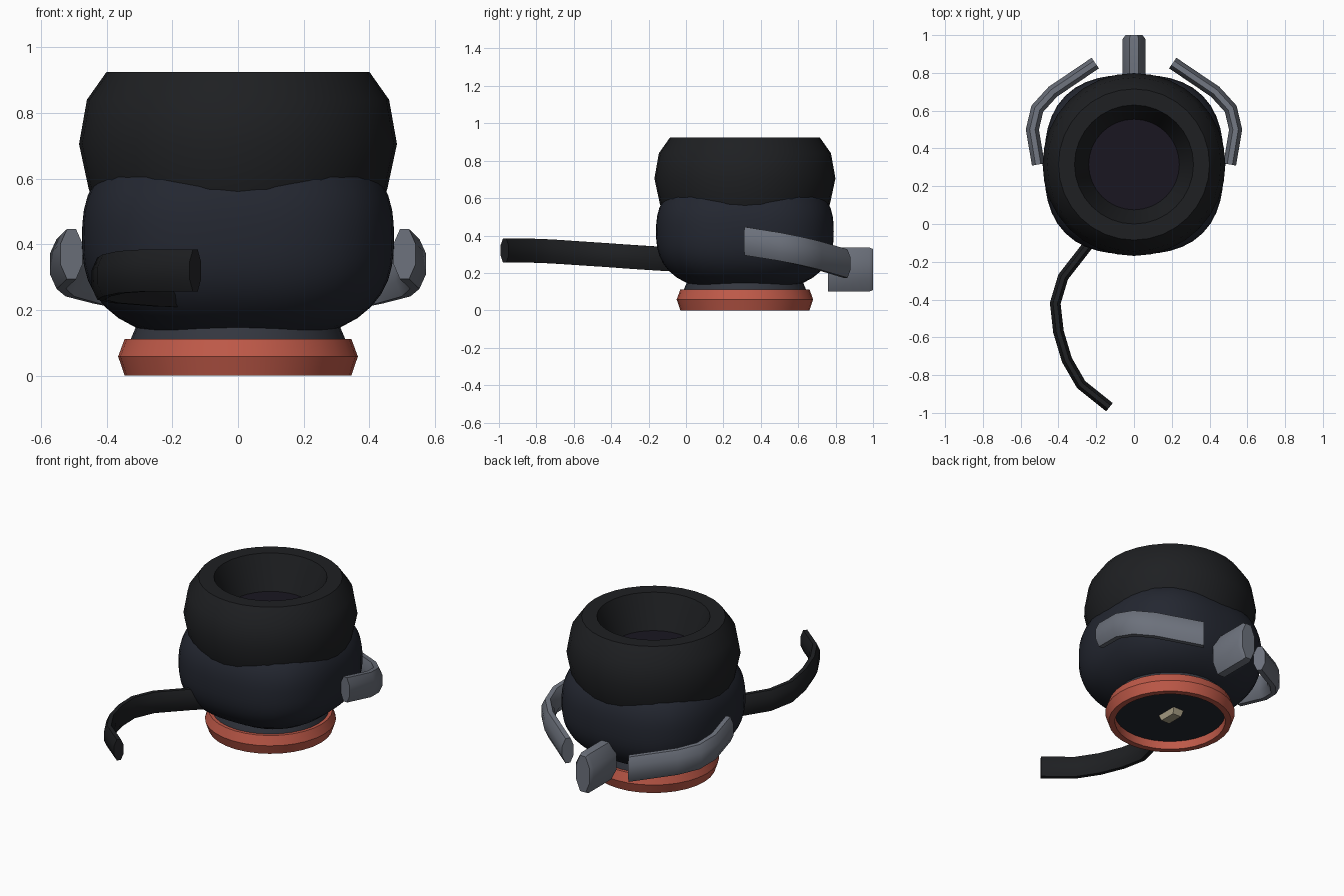
import bpy, bmesh, math
from mathutils import Vector

if "Cube" in bpy.data.objects:
    bpy.data.objects.remove(bpy.data.objects["Cube"])

CY = 0.315  # y of the pot's axis


def material(name, rgb):
    m = bpy.data.materials.new(name)
    m.diffuse_color = (*rgb, 1)
    m.use_nodes = True
    m.node_tree.nodes["Principled BSDF"].inputs["Base Color"].default_value = m.diffuse_color
    return m


DARK = material("black", (0.013, 0.014, 0.016))
NAVY = material("navy", (0.017, 0.020, 0.030))
SLATE = material("slate", (0.035, 0.039, 0.052))
GREY = material("grey", (0.15, 0.165, 0.20))
RED = material("red", (0.52, 0.10, 0.065))
LIQUID = material("liquid", (0.010, 0.008, 0.015))
BEIGE = material("beige", (0.40, 0.35, 0.24))


def finish(name, bm, mat, angle=35):
    bmesh.ops.recalc_face_normals(bm, faces=bm.faces)
    me = bpy.data.meshes.new(name)
    bm.to_mesh(me)
    bm.free()
    me.materials.append(mat)
    ob = bpy.data.objects.new(name, me)
    bpy.context.collection.objects.link(ob)
    bpy.ops.object.select_all(action='DESELECT')
    ob.select_set(True)
    bpy.context.view_layer.objects.active = ob
    bpy.ops.object.shade_smooth_by_angle(angle=math.radians(angle))
    return ob


def lathe(name, profile, mat, closed=False, n=32):
    """Revolve (radius, z) points about the pot's axis."""
    bm = bmesh.new()
    rings = [[bm.verts.new((r * math.cos(2 * math.pi * i / n),
                            CY + r * math.sin(2 * math.pi * i / n), z)) for i in range(n)]
             for r, z in profile]
    pairs = list(zip(rings, rings[1:])) + ([(rings[-1], rings[0])] if closed else [])
    for a, b in pairs:
        for i in range(n):
            j = (i + 1) % n
            bm.faces.new((a[i], a[j], b[j], b[i]))
    if not closed:
        bm.faces.new(rings[0])
        bm.faces.new(rings[-1])
    return finish(name, bm, mat)


def strap(name, path, half_w, half_h, mat, side=1):
    """Sweep a tall octagonal section along a path, keeping it upright."""
    bm = bmesh.new()
    pts = [Vector((x * side, y, z)) for x, y, z in path]
    rings = []
    for k, p in enumerate(pts):
        before = (p - pts[k - 1]) if k else pts[1] - p
        after = (pts[k + 1] - p) if k < len(pts) - 1 else before
        before.z = after.z = 0
        t = (before.normalized() + after.normalized()).normalized()
        nrm = Vector((t.y, -t.x, 0)) / math.cos(t.angle(after))
        ring = []
        for i in range(8):
            a = math.radians(22.5 + 45 * i)
            c = math.cos(math.radians(22.5))
            ring.append(bm.verts.new(p + nrm * (half_w * math.cos(a) / c)
                                     + Vector((0, 0, half_h * math.sin(a) / c))))
        rings.append(ring)
    for a, b in zip(rings, rings[1:]):
        for i in range(8):
            j = (i + 1) % 8
            bm.faces.new((a[i], a[j], b[j], b[i]))
    bm.faces.new(rings[0])
    bm.faces.new(rings[-1])
    return finish(name, bm, mat)


# rounded boxy body, open at the top under the bowl floor
bm = bmesh.new()
bmesh.ops.create_cube(bm, size=2)
bmesh.ops.subdivide_edges(bm, edges=bm.edges[:], cuts=11, use_grid_fill=True)
P = 2.6
for v in bm.verts:
    d = Vector([math.tan(c * math.pi / 4) for c in v.co])
    d /= sum(abs(c) ** P for c in d) ** (1 / P)
    v.co = (d.x * 0.475, CY + d.y * 0.475, 0.42 + d.z * 0.32)
bmesh.ops.delete(bm, geom=[v for v in bm.verts if v.co.z > 0.69], context='VERTS')
finish("body", bm, NAVY)

# upper bowl with thick rim, and the dark floor inside it
lathe("upper_bowl", [(0.43, 0.50), (0.455, 0.57), (0.484, 0.705), (0.46, 0.84), (0.40, 0.925),
                     (0.315, 0.925), (0.275, 0.82), (0.24, 0.72)], DARK)
lathe("bowl_floor", [(0.24, 0.715), (0.24, 0.724)], LIQUID)

# neck, base ring and underside
lathe("neck", [(0.328, 0.09), (0.325, 0.115), (0.31, 0.15), (0.30, 0.20)], SLATE)
lathe("base_ring", [(0.31, 0), (0.345, 0), (0.365, 0.058), (0.345, 0.112), (0.31, 0.112)],
      RED, closed=True)
lathe("base_disc", [(0.315, 0.05), (0.315, 0.07)], NAVY)

# small block under the base
bm = bmesh.new()
bmesh.ops.create_cube(bm, size=1)
for v in bm.verts:
    s = 0.75 if v.co.z < 0 else 1
    v.co = (v.co.x * 0.075 * s, CY + 0.01 + v.co.y * 0.135 * s, 0.035 + v.co.z * 0.04)
finish("underside_block", bm, BEIGE)

# curved tail at the front
strap("tail", [(-0.12, 0.02, 0.27), (-0.25, -0.12, 0.275), (-0.375, -0.28, 0.285),
               (-0.417, -0.42, 0.295), (-0.40, -0.57, 0.305), (-0.355, -0.72, 0.315),
               (-0.28, -0.85, 0.32), (-0.13, -0.97, 0.32)], 0.028, 0.064, DARK)

# side arms, mirrored
for side, label in ((1, "right"), (-1, "left")):
    strap(label + "_arm", [(0.507, 0.315, 0.37), (0.538, 0.50, 0.34), (0.512, 0.61, 0.317),
                           (0.43, 0.70, 0.295), (0.205, 0.852, 0.25)], 0.034, 0.076, GREY, side)

# stub at the back with a chamfered end
stub = strap("back_stub", [(0, 0.76, 0.218), (0, 0.98, 0.218), (0, 1.0, 0.218)],
             0.06, 0.118, GREY)
for v in stub.data.vertices:
    if v.co.y > 0.99:
        v.co.x *= 0.75
        v.co.z = 0.218 + (v.co.z - 0.218) * 0.93
